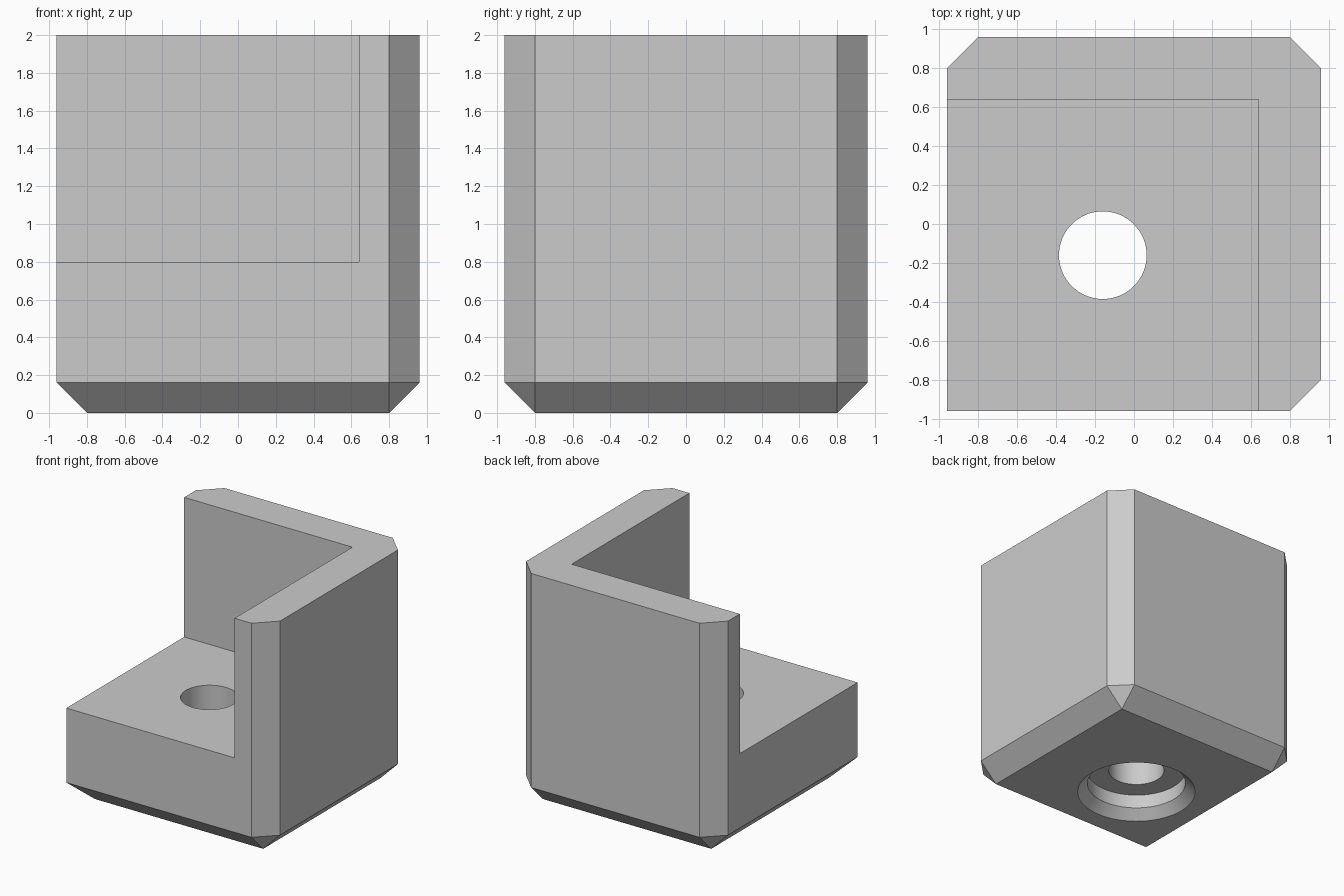
import bpy
import bmesh
import math
from mathutils import Vector

if "Cube" in bpy.data.objects:
    bpy.data.objects.remove(bpy.data.objects["Cube"], do_unlink=True)

HALF, HEIGHT, CHAMFER = 0.96, 2.0, 0.16
INNER, FLOOR = 0.64, 0.8          # inner wall faces and base plate top
HOLE = Vector((-0.16, -0.16, 0))

grey = bpy.data.materials.new("light grey")
grey.use_nodes = True
grey.diffuse_color = (0.6, 0.6, 0.6, 1)
grey.node_tree.nodes["Principled BSDF"].inputs["Base Color"].default_value = (0.6, 0.6, 0.6, 1)


def make_object(name, bm):
    bmesh.ops.recalc_face_normals(bm, faces=bm.faces)
    mesh = bpy.data.meshes.new(name)
    bm.to_mesh(mesh)
    bm.free()
    mesh.materials.append(grey)
    obj = bpy.data.objects.new(name, mesh)
    bpy.context.collection.objects.link(obj)
    return obj


def box(low, high):
    bm = bmesh.new()
    bmesh.ops.create_cube(bm, size=1)
    for v in bm.verts:
        v.co = [a + (b - a) * (c + 0.5) for a, b, c in zip(low, high, v.co)]
    return bm


def cut(target, cutter):
    cutter.hide_render = True
    mod = target.modifiers.new("cut", 'BOOLEAN')
    mod.operation = 'DIFFERENCE'
    mod.solver = 'EXACT'
    mod.object = cutter
    bpy.context.view_layer.objects.active = target
    bpy.ops.object.modifier_apply(modifier=mod.name)
    bpy.data.objects.remove(cutter, do_unlink=True)


# Block: chamfer the bottom rim and every upright edge but the open front corner
bm = box((-HALF, -HALF, 0), (HALF, HALF, HEIGHT))
edges = []
for e in bm.edges:
    a, b = (v.co for v in e.verts)
    mid = (a + b) / 2
    upright = abs(a.z - b.z) > 1
    if (upright and max(mid.x, mid.y) > 0) or mid.z < 0.01:
        edges.append(e)
bmesh.ops.bevel(bm, geom=edges, offset=CHAMFER, offset_type='OFFSET',
                segments=1, profile=0.5, affect='EDGES')
bracket = make_object("corner_bracket", bm)

# Open pocket above the base plate, leaving the two walls
cut(bracket, make_object("pocket_cutter", box((-2, -2, FLOOR), (INNER, INNER, 3))))

# Through hole with a chamfered counterbore underneath
profile = [(0, -0.1), (0.58, -0.1), (0.4, 0.08), (0.4, 0.2), (0.225, 0.2), (0.225, 1), (0, 1)]
bm = bmesh.new()
verts = [bm.verts.new(HOLE + Vector((r, 0, z))) for r, z in profile]
rim = [bm.edges.new(pair) for pair in zip(verts, verts[1:])]
bmesh.ops.spin(bm, geom=verts + rim, cent=HOLE, axis=(0, 0, 1),
               angle=math.tau, steps=64)
bmesh.ops.remove_doubles(bm, verts=bm.verts, dist=0.0001)
cut(bracket, make_object("hole_cutter", bm))

# Smooth hole walls, crisp edges
bpy.ops.object.select_all(action='DESELECT')
bracket.select_set(True)
bpy.context.view_layer.objects.active = bracket
bpy.ops.object.shade_smooth_by_angle(angle=math.radians(20))
